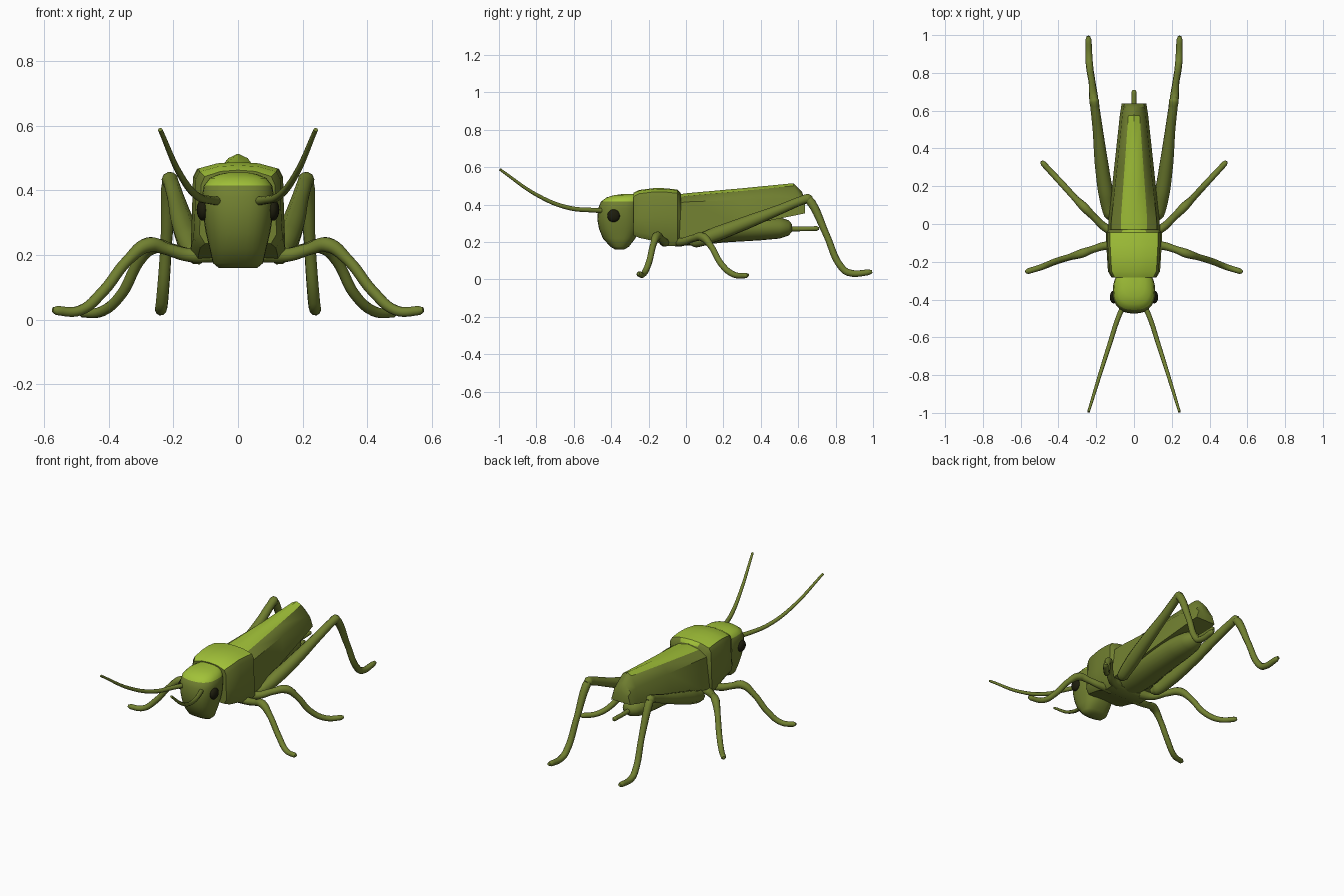
import bpy, bmesh, math
from mathutils import Vector

if "Cube" in bpy.data.objects:
    bpy.data.objects.remove(bpy.data.objects["Cube"])


def material(name, rgb):
    m = bpy.data.materials.new(name)
    m.diffuse_color = (*rgb, 1)
    m.use_nodes = True
    m.node_tree.nodes["Principled BSDF"].inputs["Base Color"].default_value = m.diffuse_color
    return m


GREEN = material("olive green", (0.165, 0.215, 0.03))
LIGHT = material("light green", (0.36, 0.54, 0.04))
DARK = material("eye dark", (0.012, 0.012, 0.004))


def smooth(ob, angle=35):
    bpy.ops.object.select_all(action='DESELECT')
    ob.select_set(True)
    bpy.context.view_layer.objects.active = ob
    bpy.ops.object.shade_smooth_by_angle(angle=math.radians(angle))


def loft(name, rings, light=None, bevel=0, angle=35):
    """Skin closed rings of points; faces where light(normal, centre) is true turn light green."""
    bm = bmesh.new()
    loops = [[bm.verts.new(p) for p in ring] for ring in rings]
    n = len(loops[0])
    for a, b in zip(loops, loops[1:]):
        for i in range(n):
            j = (i + 1) % n
            bm.faces.new((a[i], a[j], b[j], b[i]))
    bm.faces.new(loops[0])
    bm.faces.new(loops[-1])
    bmesh.ops.recalc_face_normals(bm, faces=bm.faces[:])
    if bevel:
        edges = [e for e in bm.edges if e.calc_face_angle(0) > 0.4]
        bmesh.ops.bevel(bm, geom=edges, offset=bevel, segments=2, affect='EDGES', profile=0.5)
    bm.normal_update()
    for f in bm.faces:
        f.material_index = int(bool(light and light(f.normal, f.calc_center_median())))
    me = bpy.data.meshes.new(name)
    bm.to_mesh(me)
    bm.free()
    me.materials.append(GREEN)
    me.materials.append(LIGHT)
    ob = bpy.data.objects.new(name, me)
    bpy.context.collection.objects.link(ob)
    smooth(ob, angle)
    return ob


def mirror_ring(half):
    """Half outline from top centre to bottom centre, completed on the other side."""
    return half + [(-x, y, z) for x, y, z in reversed(half) if x > 0]


def tube(name, points, s=1):
    """Smooth tapered tube through (x, y, z, radius) points."""
    cu = bpy.data.curves.new(name, 'CURVE')
    cu.dimensions = '3D'
    cu.bevel_depth = 1
    cu.bevel_resolution = 3
    cu.resolution_u = 6
    cu.use_fill_caps = True
    sp = cu.splines.new('BEZIER')
    sp.bezier_points.add(len(points) - 1)
    for bp, (x, y, z, r) in zip(sp.bezier_points, points):
        bp.co = (x * s, y, z)
        bp.radius = r
        bp.handle_left_type = bp.handle_right_type = 'AUTO'
    cu.materials.append(GREEN)
    ob = bpy.data.objects.new(name, cu)
    bpy.context.collection.objects.link(ob)
    bpy.ops.object.select_all(action='DESELECT')
    ob.select_set(True)
    bpy.context.view_layer.objects.active = ob
    bpy.ops.object.convert(target='MESH')
    smooth(bpy.context.view_layer.objects.active, 50)


def oval(f, b, w, z, n=28, p=0.8):
    """Rounded horizontal outline between front y and back y."""
    pts = []
    for i in range(n):
        a = 2 * math.pi * i / n
        c, d = math.cos(a), math.sin(a)
        pts.append((w * math.copysign(abs(c) ** p, c),
                    (f + b) / 2 + (b - f) / 2 * math.copysign(abs(d) ** p, d), z))
    return pts


# head: stacked rounded outlines
head = [(-.38, -.33, .06, .16), (-.405, -.305, .078, .175), (-.445, -.27, .088, .22),
        (-.465, -.25, .1, .27), (-.474, -.24, .108, .32), (-.47, -.24, .112, .38),
        (-.455, -.24, .106, .415), (-.425, -.24, .088, .438), (-.385, -.24, .06, .45),
        (-.34, -.24, .03, .456)]
loft("head", [oval(*h) for h in head], lambda n, c: n.z > .4 and c.z > .41, angle=60)

# collar shield behind the head: y, top, half width, lowest point
shield = [(-.282, .463, .12, .235), (-.25, .478, .138, .222), (-.17, .488, .143, .205),
          (-.11, .487, .147, .178), (-.045, .48, .147, .178), (-.028, .46, .13, .19)]
loft("collar_shield",
     [mirror_ring([(0, y, t), (w * .45, y, t - .004), (w * .86, y, t - .02), (w * .95, y, t - .045),
                   (w * .97, y, .33), (w, y, b + .03), (w * .85, y, b), (0, y, b)])
      for y, t, w, b in shield],
     lambda n, c: n.z > .6 and c.z > .43, angle=40)

# folded wings: y, ridge z, ridge half width, side z, side half width, bottom z, bottom half width
wings = [(-.04, .455, .07, .41, .122, .215, .138), (.02, .462, .07, .415, .12, .225, .135),
         (.3, .487, .05, .425, .09, .285, .105), (.575, .514, .03, .435, .062, .34, .075),
         (.62, .468, .024, .42, .056, .35, .068), (.637, .42, .02, .4, .05, .353, .066)]
loft("folded_wings",
     [mirror_ring([(0, y, t), (tw, y, t - .014), (sw, y, sz), (bw, y, bz), (0, y, bz)])
      for y, t, tw, sz, sw, bz, bw in wings],
     lambda n, c: n.z > .7 and c.y < .6 and abs(c.x) < .05, angle=30)

# abdomen: y, centre z, half width, half height
belly = [(-.06, .27, .115, .09), (.05, .27, .115, .09), (.2, .272, .1, .075), (.4, .275, .085, .066),
         (.5, .275, .07, .057), (.55, .275, .048, .04), (.568, .275, .02, .018)]
loft("abdomen",
     [[(w * math.cos(a), y, z + h * math.sin(a)) for a in [math.pi * i / 10 for i in range(20)]]
      for y, z, w, h in belly], angle=60)
tube("tail_spike", [(0, .54, .27, .014), (0, .63, .27, .013), (0, .70, .272, .013), (0, .71, .272, .007)])

# paired parts
for side, s in (("right", 1), ("left", -1)):
    tube(side + "_antenna", [(.055, -.43, .367, .014), (.085, -.50, .37, .013), (.127, -.63, .383, .012),
                             (.178, -.79, .447, .01), (.241, -.995, .588, .007)], s)
    tube(side + "_front_leg", [(.08, -.115, .205, .03), (.15, -.115, .2, .022), (.22, -.135, .218, .019),
                               (.275, -.155, .232, .024), (.34, -.175, .185, .017), (.42, -.2, .085, .017),
                               (.49, -.228, .028, .016), (.56, -.25, .028, .015), (.574, -.255, .031, .008)], s)
    tube(side + "_middle_leg", [(.08, -.05, .205, .03), (.15, -.02, .2, .022), (.21, .035, .218, .019),
                                (.265, .09, .226, .024), (.31, .135, .175, .017), (.36, .19, .08, .017),
                                (.42, .255, .026, .016), (.48, .32, .021, .015), (.49, .332, .023, .008)], s)
    # hind thigh
    tube(side + "_hind_thigh", [(.11, .02, .2, .015), (.125, .05, .203, .034), (.15, .17, .245, .04),
                                (.172, .32, .302, .036), (.192, .5, .373, .027), (.207, .62, .422, .024),
                                (.211, .655, .432, .026), (.212, .675, .43, .012)], s)
    tube(side + "_hind_shin", [(.211, .648, .432, .022), (.214, .67, .41, .024), (.222, .75, .24, .018),
                               (.235, .835, .06, .019), (.238, .87, .036, .019), (.241, .975, .038, .016),
                               (.242, .995, .042, .009)], s)
    # eye
    bpy.ops.mesh.primitive_uv_sphere_add(segments=16, ring_count=10, radius=1, location=(s * .108, -.387, .34))
    eye = bpy.context.object
    eye.name = side + "_eye"
    eye.scale = (.02, .034, .034)
    eye.data.materials.append(DARK)
    smooth(eye, 60)
